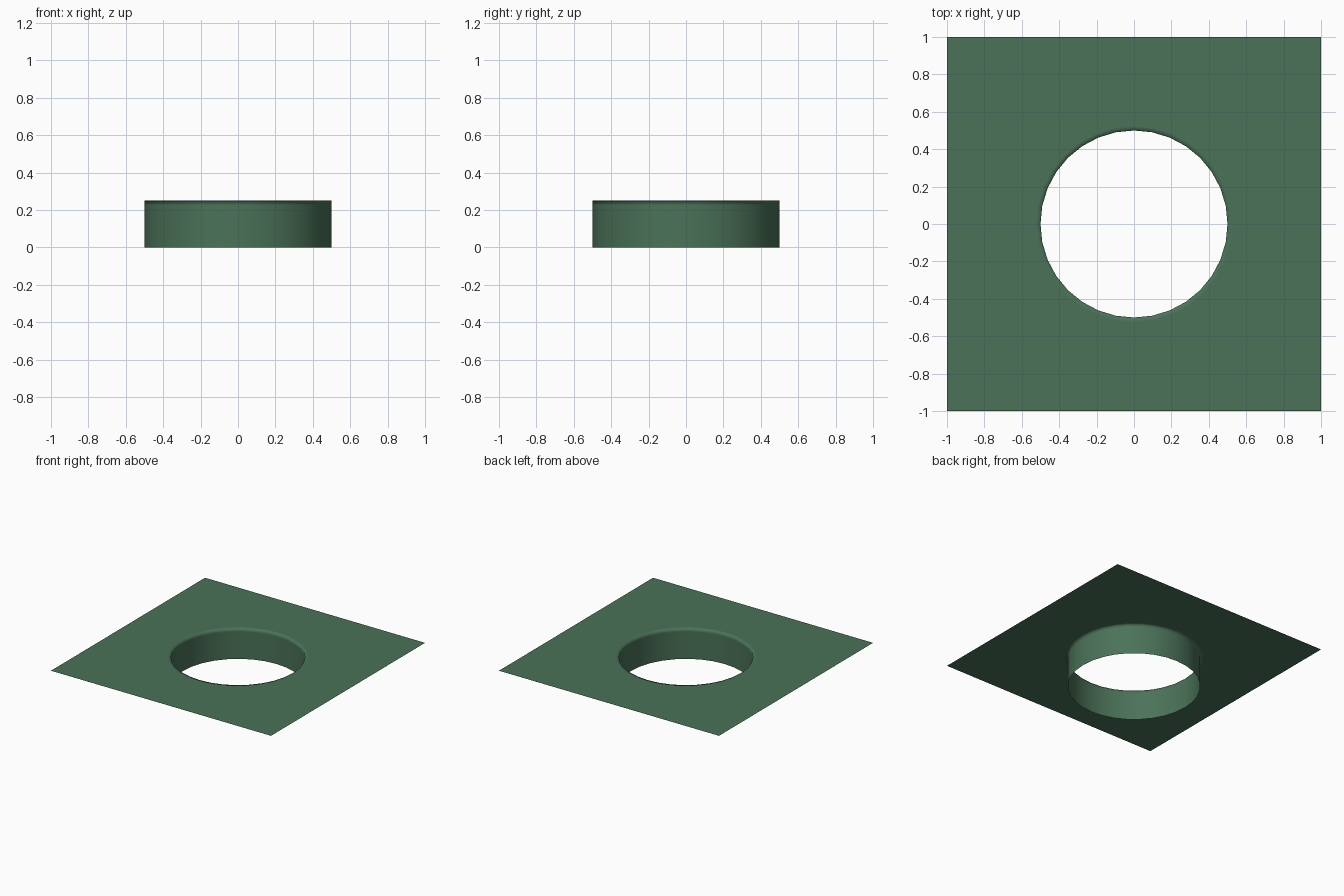
import bpy, bmesh
from math import cos, sin, tau

if "Cube" in bpy.data.objects:
    bpy.data.objects.remove(bpy.data.objects["Cube"])

SEG = 32
HALF, RADIUS, TOP = 1.0, 0.5, 0.25

bm = bmesh.new()


def circle(r, z):
    return [bm.verts.new((r * cos(tau * i / SEG), r * sin(tau * i / SEG), z)) for i in range(SEG)]


def square(h, z):
    # square outline with one point per hole segment
    ring = []
    for i in range(SEG):
        c, s = cos(tau * i / SEG), sin(tau * i / SEG)
        k = h / max(abs(c), abs(s))
        ring.append(bm.verts.new((c * k, s * k, z)))
    return ring


# plate edge, support loop, rim, support loop, bottom of the collar
rings = [square(HALF, TOP), circle(RADIUS + 0.025, TOP), circle(RADIUS, TOP),
         circle(RADIUS, TOP - 0.025), circle(RADIUS, 0)]
for outer, inner in zip(rings, rings[1:]):
    for i in range(SEG):
        j = (i + 1) % SEG
        bm.faces.new((outer[i], outer[j], inner[j], inner[i])).smooth = True

mesh = bpy.data.meshes.new("plate_with_round_hole")
bm.to_mesh(mesh)
bm.free()
plate = bpy.data.objects.new("plate_with_round_hole", mesh)
bpy.context.collection.objects.link(plate)

# green paint
mat = bpy.data.materials.new("green")
mat.diffuse_color = (0.07, 0.17, 0.10, 1)
mat.use_nodes = True
mat.node_tree.nodes["Principled BSDF"].inputs["Base Color"].default_value = mat.diffuse_color
mesh.materials.append(mat)
